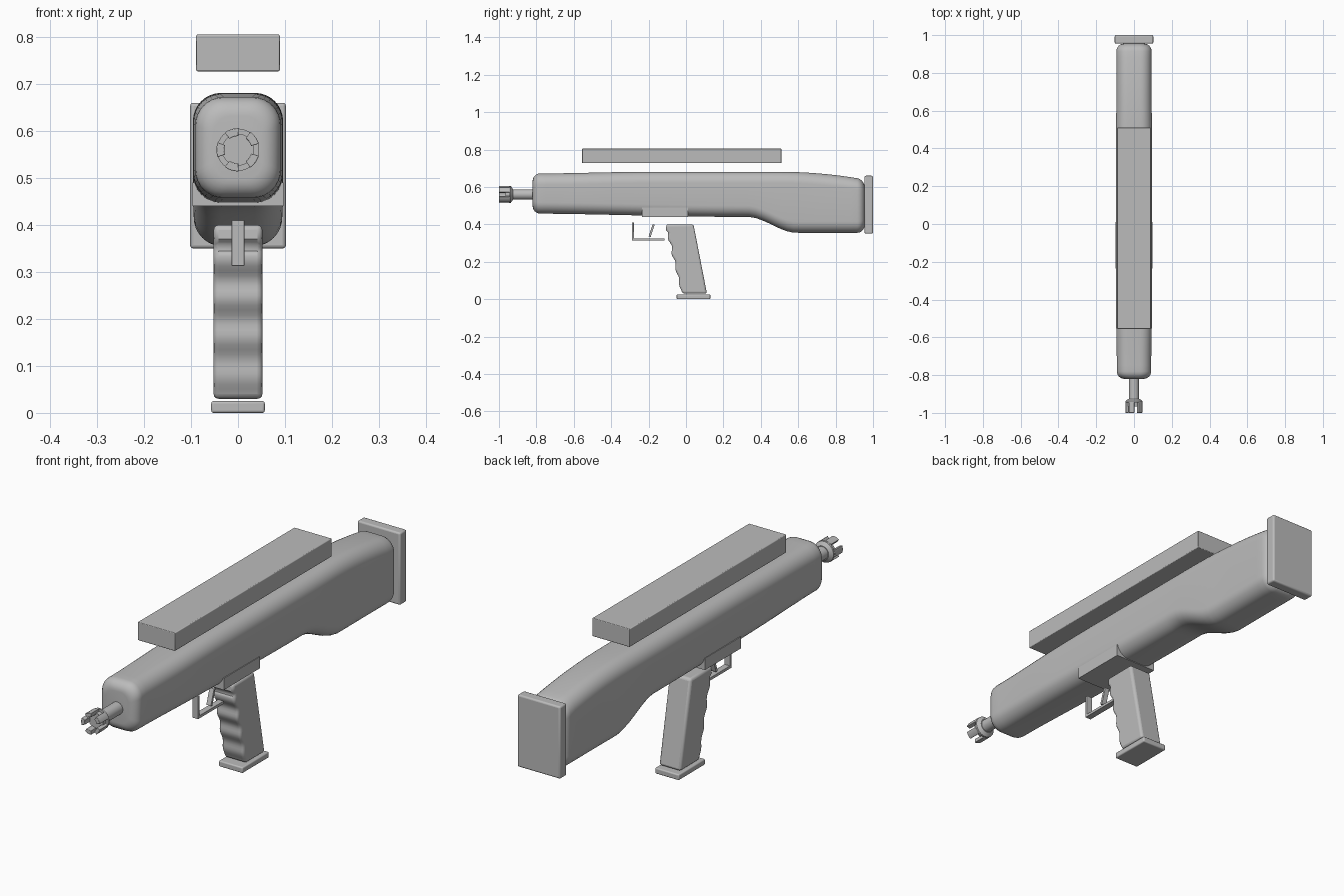
import bpy, bmesh, math
from mathutils import Vector

if "Cube" in bpy.data.objects:
    bpy.data.objects.remove(bpy.data.objects["Cube"], do_unlink=True)

grey = bpy.data.materials.new("plain_grey")
grey.use_nodes = True
grey.diffuse_color = (0.5, 0.5, 0.5, 1)
for node in grey.node_tree.nodes:
    if node.type == "BSDF_PRINCIPLED":
        node.inputs["Base Color"].default_value = grey.diffuse_color


def finish(name, bm, bevel=0.0, segments=3, smooth=True):
    """Turn a bmesh into an object with an optional rounded edge."""
    bmesh.ops.recalc_face_normals(bm, faces=bm.faces)
    mesh = bpy.data.meshes.new(name)
    bm.to_mesh(mesh)
    bm.free()
    mesh.materials.append(grey)
    obj = bpy.data.objects.new(name, mesh)
    bpy.context.collection.objects.link(obj)
    bpy.ops.object.select_all(action="DESELECT")
    obj.select_set(True)
    bpy.context.view_layer.objects.active = obj
    if bevel:
        mod = obj.modifiers.new("Rounded edges", "BEVEL")
        mod.width, mod.segments = bevel, segments
        mod.limit_method, mod.angle_limit = "ANGLE", math.radians(50)
    if smooth:
        bpy.ops.object.shade_smooth_by_angle(angle=math.radians(35))
    return obj


def box(name, x, y, z, bevel=0.0):
    """Box with half width x and the given y and z ranges."""
    bm = bmesh.new()
    bmesh.ops.create_cube(bm, size=1)
    for v in bm.verts:
        v.co = Vector((v.co.x * 2 * x,
                       y[0] + (v.co.y + 0.5) * (y[1] - y[0]),
                       z[0] + (v.co.z + 0.5) * (z[1] - z[0])))
    return finish(name, bm, bevel)


def side_profile(name, points, x, bevel=0.0):
    """Extrude a y-z outline to half width x on both sides."""
    bm = bmesh.new()
    face = bm.faces.new([bm.verts.new((-x, y, z)) for y, z in points])
    new = bmesh.ops.extrude_face_region(bm, geom=[face])["geom"]
    bmesh.ops.translate(bm, vec=(2 * x, 0, 0),
                        verts=[g for g in new if isinstance(g, bmesh.types.BMVert)])
    return finish(name, bm, bevel)


def bridge(bm, a, b):
    for i in range(len(a)):
        j = (i + 1) % len(a)
        bm.faces.new((a[i], a[j], b[j], b[i]))


def ease(a, b, t):
    t = min(1, max(0, (t - a) / (b - a)))
    return t * t * (3 - 2 * t)


# Main body: rounded rectangle sections lofted along y
FRONT, BACK, END = -0.82, 0.955, 0.04


def body_section(y, inset):
    top = 0.672 + 0.009 * ease(-0.8, -0.2, y) - 0.035 * max(0, (y - 0.5) / 0.42) ** 2
    low = 0.458 - 0.018 * ease(-0.9, 0.3, y) - 0.085 * ease(0.33, 0.59, y)
    half = 0.091 + 0.005 * ease(-0.75, -0.4, y) * (1 - 0.6 * ease(0.4, 0.7, y))
    r = 0.06 - 0.6 * inset
    top, low, half = top - inset, low + inset, half - inset
    ring = []
    for corner, (sx, sz) in enumerate([(1, 1), (-1, 1), (-1, -1), (1, -1)]):
        cz = top - r if sz > 0 else low + r
        for k in range(9):
            a = (corner + k / 8) * math.pi / 2
            ring.append((sx * (half - r) + r * math.cos(a), y, cz + r * math.sin(a)))
    return ring


stations = []
for k in range(7):
    a = k / 6 * math.pi / 2
    stations.append((FRONT + END * (1 - math.sin(a)), END * (1 - math.cos(a))))
stations.sort(key=lambda s: s[0])
mids = 50
for k in range(1, mids):
    stations.append((FRONT + END + (BACK - FRONT - 2 * END) * k / mids, 0))
for k in range(7):
    a = k / 6 * math.pi / 2
    stations.append((BACK - END * (1 - math.sin(a)), END * (1 - math.cos(a))))
bm = bmesh.new()
rings = [[bm.verts.new(p) for p in body_section(*s)] for s in stations]
for a, b in zip(rings, rings[1:]):
    bridge(bm, a, b)
bm.faces.new(rings[0])
bm.faces.new(rings[-1])
finish("body", bm)

# Plates and blocks around the body
box("butt_plate", 0.102, (0.955, 1.0), (0.35, 0.66), 0.007)
box("top_rail", 0.089, (-0.555, 0.51), (0.727, 0.805), 0.003)
box("receiver_block", 0.097, (-0.235, 0.01), (0.44, 0.49))

# Grip with finger grooves along its front
grip = [(0.112, 0.03), (0.04, 0.40), (-0.105, 0.40), (-0.107, 0.37)]
for k in range(1, 33):
    t = k / 32
    y = -0.1 + 0.078 * t + 0.007 * math.cos(t * 8 * math.pi) * (1 - t * 0.5)
    grip.append((y, 0.365 - 0.335 * t))
side_profile("grip", grip, 0.052, 0.014)
box("grip_base", 0.057, (-0.05, 0.13), (0.0, 0.025), 0.005)

# Trigger and its guard
side_profile("trigger_guard", [(-0.29, 0.41), (-0.29, 0.313), (-0.115, 0.313),
                               (-0.115, 0.325), (-0.279, 0.325), (-0.279, 0.41)], 0.0135, 0.001)
side_profile("trigger", [(-0.178, 0.40), (-0.2, 0.335), (-0.189, 0.332), (-0.167, 0.40)], 0.011, 0.001)

# Barrel and slotted muzzle, turned about the y axis
AXIS = 0.56


def turned(name, outline):
    bm = bmesh.new()
    sides = 32
    loops = []
    for y, r in outline:
        loops.append([bm.verts.new((r * math.cos(math.tau * i / sides), y,
                                    AXIS + r * math.sin(math.tau * i / sides)))
                      for i in range(sides)])
    for a, b in zip(loops, loops[1:]):
        bridge(bm, a, b)
    bm.faces.new(loops[0])
    bm.faces.new(loops[-1])
    return finish(name, bm)


turned("barrel", [(-0.935, 0.027), (-0.80, 0.027)])
turned("muzzle_collar", [(-0.965, 0.029), (-0.965, 0.034), (-0.945, 0.034),
                         (-0.945, 0.045), (-0.937, 0.045), (-0.926, 0.03)])

# Five prongs around the muzzle opening
bm = bmesh.new()
for n in range(5):
    loops = []
    for k in range(9):
        a = math.radians(72 * n + 16 + 40 * k / 8)
        loops.append([bm.verts.new((r * math.cos(a), y, AXIS + r * math.sin(a)))
                      for r, y in [(0.029, -1.0), (0.046, -1.0), (0.046, -0.944), (0.029, -0.944)]])
    for a, b in zip(loops, loops[1:]):
        bridge(bm, a, b)
    bm.faces.new(loops[0])
    bm.faces.new(loops[-1])
finish("muzzle_prongs", bm, 0.0015, 2)
